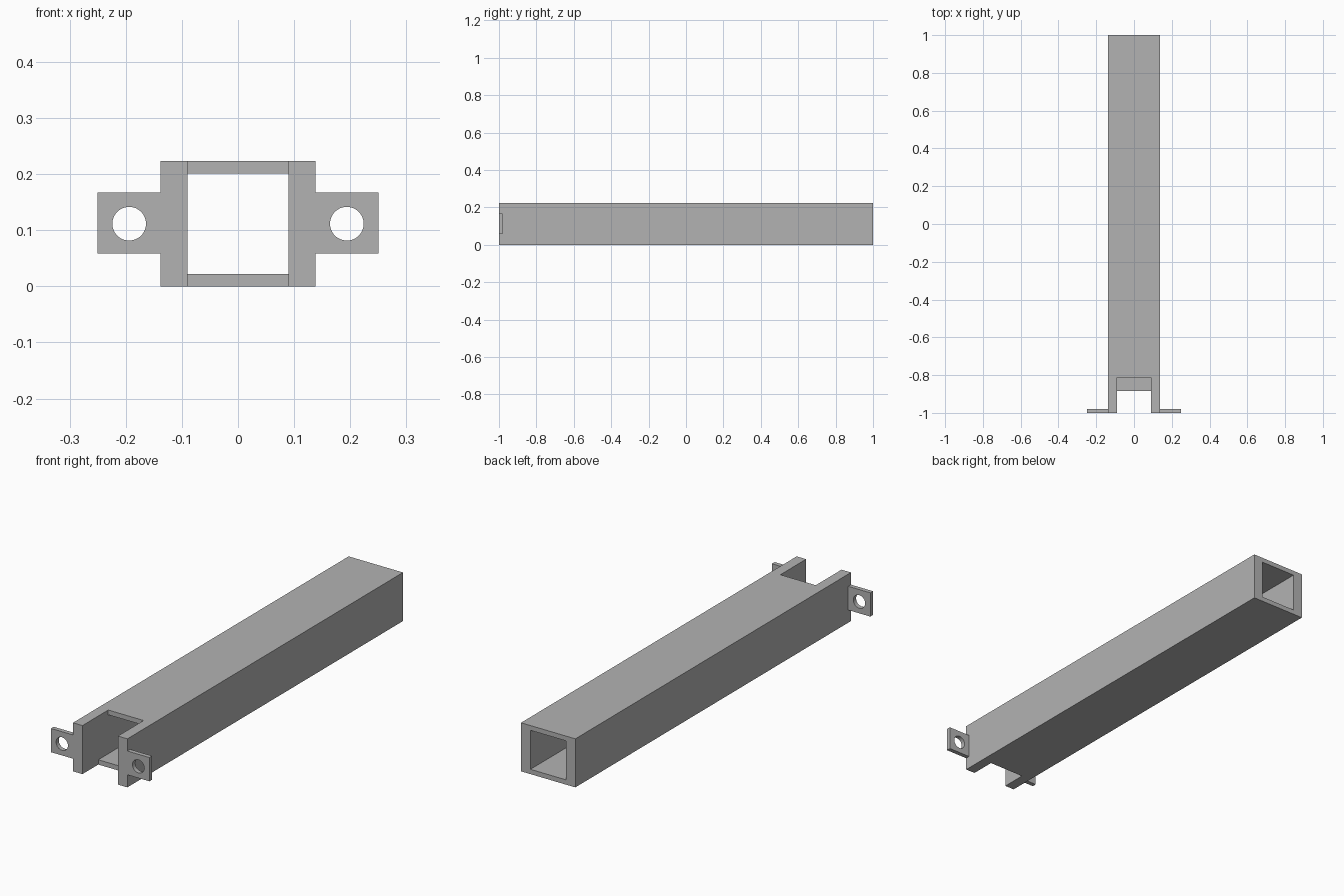
import bpy
import math

cube = bpy.data.objects.get("Cube")
if cube:
    bpy.data.objects.remove(cube, do_unlink=True)

grey = bpy.data.materials.new("plain_grey")
grey.use_nodes = True
colour = (0.45, 0.45, 0.45, 1)
grey.diffuse_color = colour
grey.node_tree.nodes["Principled BSDF"].inputs["Base Color"].default_value = colour

HALF_W, HEIGHT = 0.138, 0.223          # outer tube section
BORE, FLOOR, CEIL = 0.09, 0.022, 0.201  # inner opening
MID = HEIGHT / 2


def box(name, x, y, z):
    """Box given as (min, max) on each axis."""
    bpy.ops.mesh.primitive_cube_add(size=1, location=[sum(r) / 2 for r in (x, y, z)])
    ob = bpy.context.object
    ob.name = name
    ob.scale = [r[1] - r[0] for r in (x, y, z)]
    bpy.ops.object.transform_apply(location=True, rotation=True, scale=True)
    ob.data.materials.append(grey)
    return ob


def combine(target, other, operation):
    """Apply a boolean and discard the helper."""
    mod = target.modifiers.new(operation.lower(), 'BOOLEAN')
    mod.operation = operation
    mod.solver = 'EXACT'
    mod.object = other
    bpy.context.view_layer.objects.active = target
    bpy.ops.object.modifier_apply(modifier=mod.name)
    bpy.data.objects.remove(other, do_unlink=True)


# Hollow square tube, open at both ends
tube = box("square_tube", (-HALF_W, HALF_W), (-1, 1), (0, HEIGHT))
combine(tube, box("bore_cutter", (-BORE, BORE), (-1.1, 1.1), (FLOOR, CEIL)), 'DIFFERENCE')

# Front slots, deeper through the top wall than the bottom wall
combine(tube, box("top_slot_cutter", (-BORE, BORE), (-1.1, -0.813), (MID, 0.3)), 'DIFFERENCE')
combine(tube, box("bottom_slot_cutter", (-BORE, BORE), (-1.1, -0.885), (-0.1, MID)), 'DIFFERENCE')

# Drilled mounting tabs, one on each side of the front
for side in (-1, 1):
    xs = sorted((side * 0.115, side * 0.25))
    tab = box("mounting_tab", xs, (-1, -0.98), (0.058, 0.167))
    bpy.ops.mesh.primitive_cylinder_add(
        vertices=48, radius=0.03, depth=0.2,
        location=(side * 0.194, -0.99, MID), rotation=(math.pi / 2, 0, 0))
    drill = bpy.context.object
    drill.data.materials.append(grey)
    combine(tab, drill, 'DIFFERENCE')
    combine(tube, tab, 'UNION')

# Smooth hole walls, crisp edges elsewhere
bpy.ops.object.select_all(action='DESELECT')
tube.select_set(True)
bpy.context.view_layer.objects.active = tube
bpy.ops.object.shade_smooth_by_angle(angle=math.radians(30))
